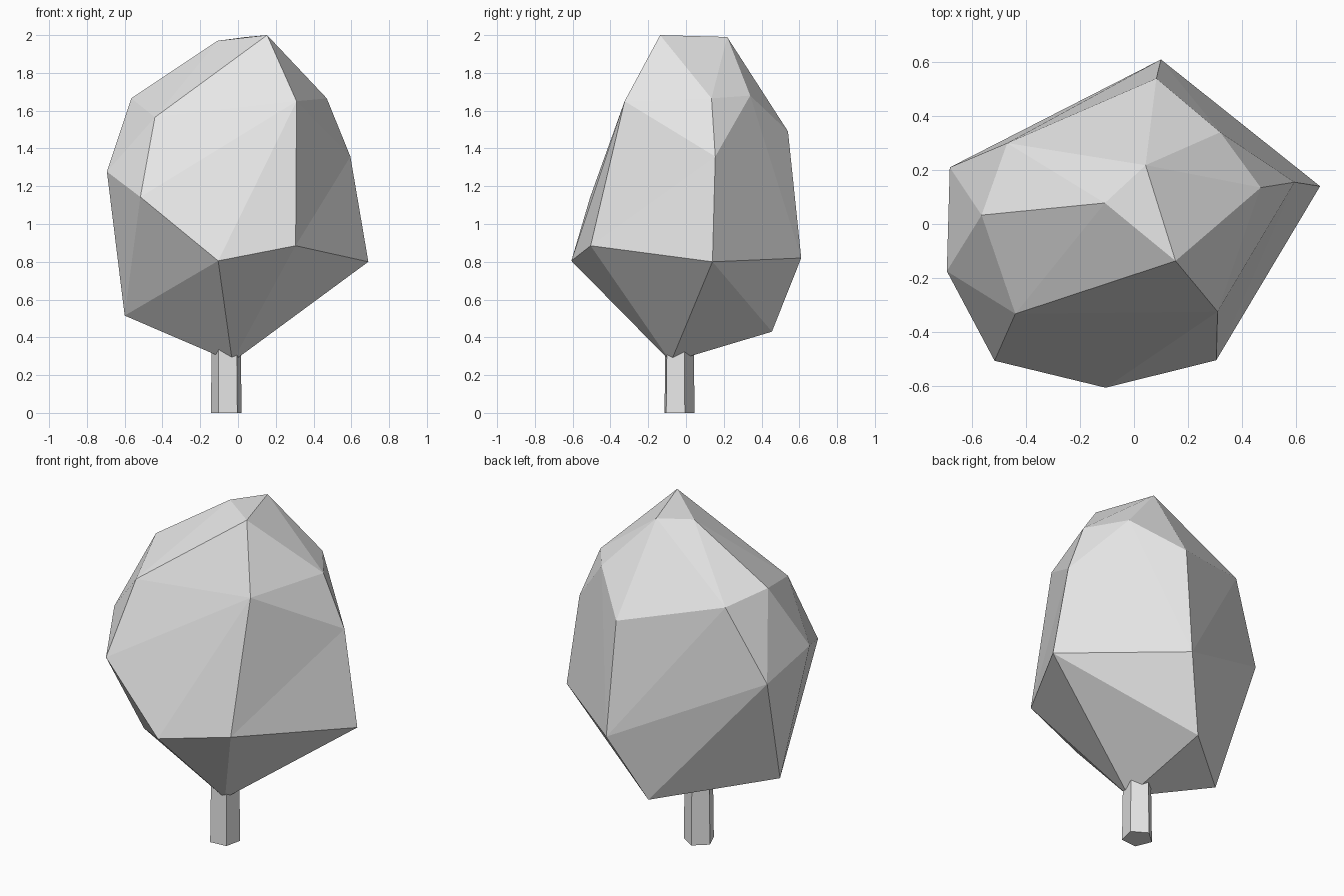
import bpy
import bmesh
import math

default_cube = bpy.data.objects.get("Cube")
if default_cube:
    bpy.data.objects.remove(default_cube, do_unlink=True)


def make_material(name, colour):
    material = bpy.data.materials.new(name)
    material.use_nodes = True
    material.diffuse_color = colour
    shader = next(n for n in material.node_tree.nodes if n.type == "BSDF_PRINCIPLED")
    shader.inputs["Base Color"].default_value = colour
    return material


def add_object(name, bm, material):
    mesh = bpy.data.meshes.new(name)
    bmesh.ops.recalc_face_normals(bm, faces=bm.faces)
    bm.to_mesh(mesh)
    bm.free()
    mesh.materials.append(material)
    part = bpy.data.objects.new(name, mesh)
    bpy.context.collection.objects.link(part)
    return part


light_grey = make_material("light grey", (0.8, 0.8, 0.8, 1.0))

# Corner points of the faceted crown, tier by tier from the bottom up
left_hip, left_shoulder = (0.69, 0.14, 0.8), (0.595, 0.155, 1.357)
front_hip, front_shoulder = (0.305, -0.505, 0.885), (0.31, -0.325, 1.65)
underside = [(-0.03, -0.08, 0.27), (-0.07, 0.455, 0.43), (-0.6, -0.03, 0.515)]
waist = [left_hip, front_hip, (-0.105, -0.607, 0.805), (0.1, 0.61, 0.82)]
middle = [(-0.517, -0.507, 1.143), (-0.694, -0.175, 1.277),
          (-0.683, 0.21, 1.19), (0.083, 0.54, 1.49), left_shoulder]
shoulders = [(-0.44, -0.333, 1.565), (-0.565, 0.033, 1.665), (-0.47, 0.3, 1.625),
             (0.32, 0.34, 1.68), (0.47, 0.135, 1.665), front_shoulder]
peak = [(-0.108, 0.078, 1.97), (0.043, 0.218, 1.99), (0.154, -0.137, 2.0)]

# Crown: a flat-faced shell stretched over the corner points
bm = bmesh.new()
corners = {point: bm.verts.new(point)
           for point in underside + waist + middle + shoulders + peak}
bmesh.ops.convex_hull(bm, input=list(bm.verts))

# Turn one diagonal to give the slight hollow on the left side
ridge = bm.edges.get((corners[left_hip], corners[front_shoulder]))
if ridge and len(ridge.link_faces) == 2:
    bmesh.utils.edge_rotate(ridge, True)
add_object("crown", bm, light_grey)

# Trunk: a short five-sided post, slightly tapered, running up into the crown
height = 0.36
bm = bmesh.new()
bmesh.ops.create_cone(bm, cap_ends=True, segments=5,
                      radius1=0.086, radius2=0.081, depth=height)
trunk = add_object("trunk", bm, light_grey)
trunk.location = (-0.06, -0.04, height / 2)
trunk.rotation_euler.z = math.radians(5)
